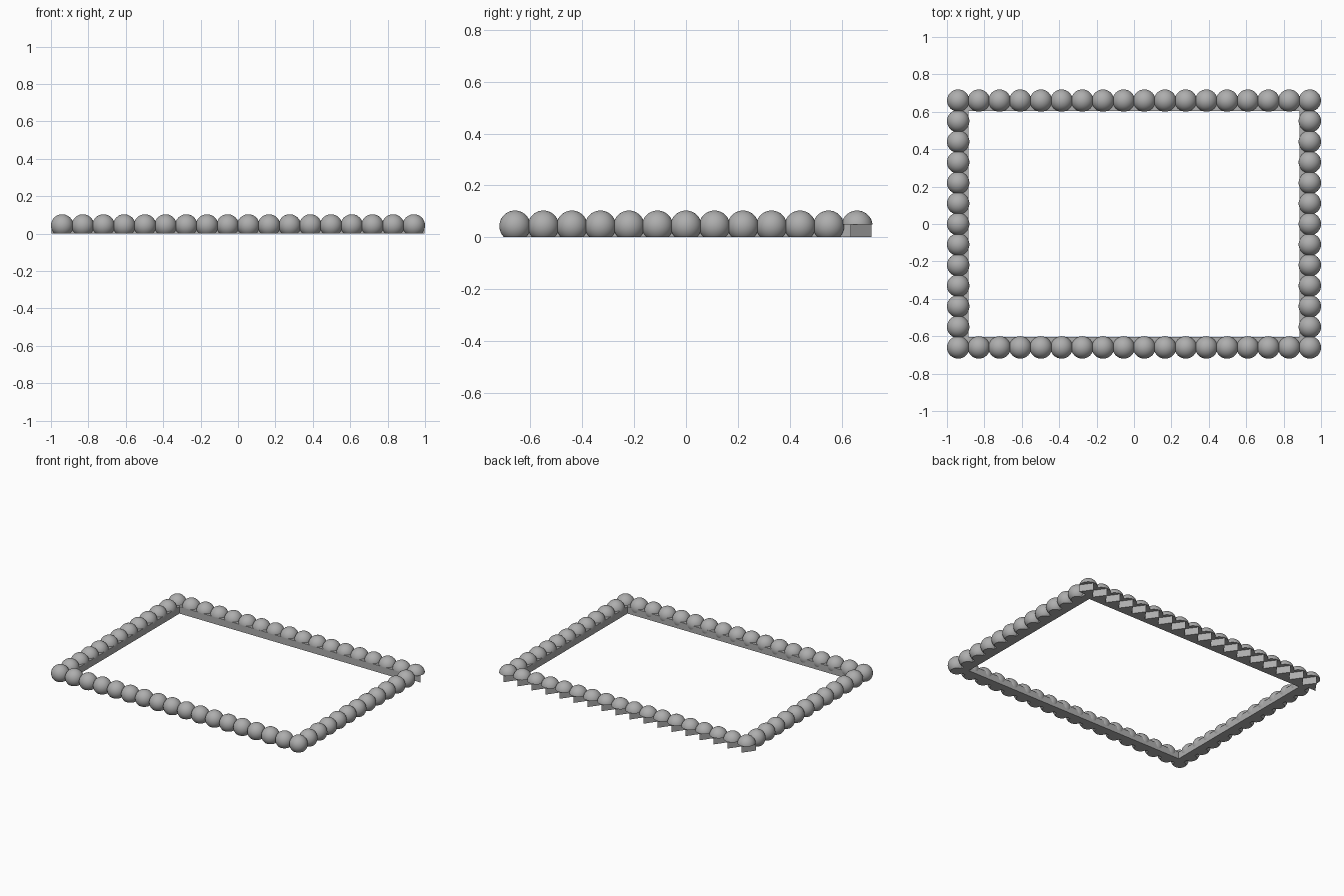
import bpy, bmesh
from mathutils import Matrix, Vector

cube = bpy.data.objects.get("Cube")
if cube:
    bpy.data.objects.remove(cube, do_unlink=True)

grey = bpy.data.materials.new("plain_grey")
grey.use_nodes = True
grey.diffuse_color = (0.42, 0.42, 0.42, 1)
grey.node_tree.nodes["Principled BSDF"].inputs["Base Color"].default_value = grey.diffuse_color

R = 0.06             # bead radius
ZC = 0.043           # bead centre height
X, Y = 0.94, 0.66    # bead centre lines
XI, YI = 0.885, 0.605  # inner opening
H = 0.05             # rail height
COLS, ROWS = 18, 13


def finish(bm, name, smooth=False):
    bmesh.ops.recalc_face_normals(bm, faces=bm.faces[:])
    mesh = bpy.data.meshes.new(name)
    bm.to_mesh(mesh)
    bm.free()
    mesh.materials.append(grey)
    obj = bpy.data.objects.new(name, mesh)
    bpy.context.collection.objects.link(obj)
    if smooth:
        bpy.ops.object.select_all(action='DESELECT')
        obj.select_set(True)
        bpy.context.view_layer.objects.active = obj
        bpy.ops.object.shade_smooth_by_angle(angle=0.7)
    return obj


def bead_row(name, centres, floor):
    """Row of balls sliced flat at the floor height."""
    bm = bmesh.new()
    for x, y in centres:
        bmesh.ops.create_uvsphere(bm, u_segments=32, v_segments=20, radius=R,
                                  matrix=Matrix.Translation((x, y, ZC)))
    cut = bmesh.ops.bisect_plane(bm, geom=bm.verts[:] + bm.edges[:] + bm.faces[:],
                                 plane_co=(0, 0, floor), plane_no=(0, 0, 1),
                                 clear_inner=True)
    rim = [e for e in cut["geom_cut"] if isinstance(e, bmesh.types.BMEdge)]
    bmesh.ops.edgeloop_fill(bm, edges=rim)
    finish(bm, name, True)


def add_prism(bm, outline):
    """Upright prism from the ground to the rail height."""
    face = bm.faces.new([bm.verts.new((x, y, 0)) for x, y in outline])
    ext = bmesh.ops.extrude_face_region(bm, geom=[face], use_keep_orig=True)
    top = [v for v in ext["geom"] if isinstance(v, bmesh.types.BMVert)]
    bmesh.ops.translate(bm, verts=top, vec=Vector((0, 0, H)))


def rail(name, x0, x1, y0, y1):
    bm = bmesh.new()
    add_prism(bm, [(x0, y0), (x1, y0), (x1, y1), (x0, y1)])
    finish(bm, name)


xs = [-X + 2 * X * i / (COLS - 1) for i in range(COLS)]
ys = [-Y + 2 * Y * i / (ROWS - 1) for i in range(ROWS)]

# Beads: full rows at the front and sides, domes along the back
bead_row("front_beads", [(x, -Y) for x in xs], 0)
bead_row("left_beads", [(X, y) for y in ys[1:-1]], 0)
bead_row("right_beads", [(-X, y) for y in ys[1:-1]], 0)
bead_row("back_domes", [(x, Y) for x in xs], H)

# Inner rails around the opening
rail("front_rail", -X, X, -Y, -YI)
rail("back_rail", -X, X, YI, Y - 0.02)
rail("left_rail", XI, X, -YI, YI)
rail("right_rail", -X, -XI, -YI, YI)

# Pointed teeth under the back domes
bm = bmesh.new()
for x in xs:
    add_prism(bm, [(x - 0.057, Y - 0.025), (x + 0.057, Y - 0.025), (x, Y + 0.055)])
finish(bm, "back_teeth")
